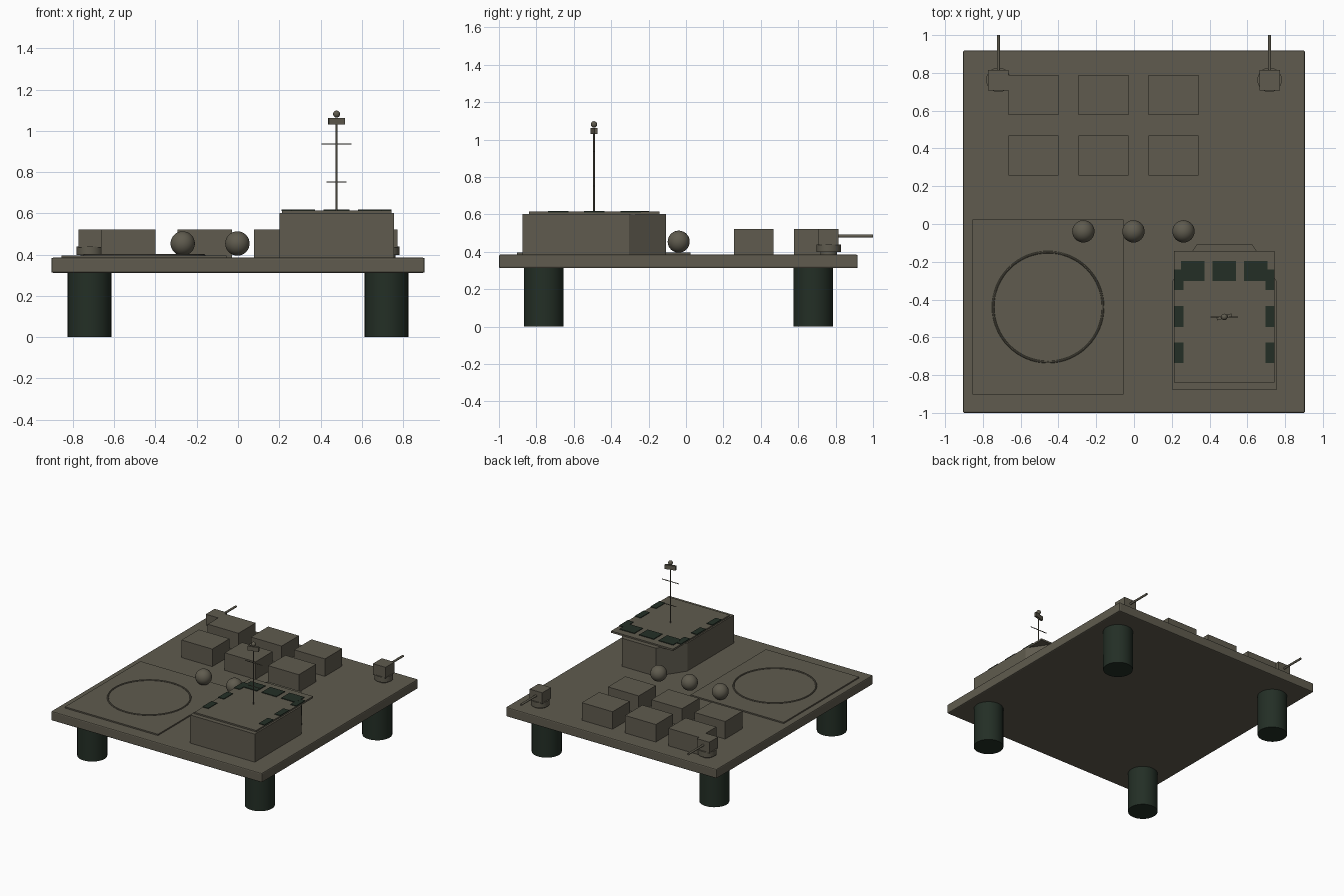
import bpy, bmesh, math
from mathutils import Matrix

if "Cube" in bpy.data.objects:
    bpy.data.objects.remove(bpy.data.objects["Cube"])


def material(name, rgb):
    m = bpy.data.materials.new(name)
    m.diffuse_color = (*rgb, 1)
    m.use_nodes = True
    m.node_tree.nodes["Principled BSDF"].inputs["Base Color"].default_value = m.diffuse_color
    return m


OLIVE = material("olive_grey", (0.115, 0.105, 0.077))
GREEN = material("dark_green", (0.017, 0.028, 0.019))


def finish(ob, name, mat, smooth=False):
    ob.name = name
    ob.data.materials.append(mat)
    if smooth:
        bpy.ops.object.select_all(action='DESELECT')
        ob.select_set(True)
        bpy.context.view_layer.objects.active = ob
        bpy.ops.object.shade_smooth_by_angle(angle=math.radians(35))
    return ob


def box(name, x, y, z, mat=OLIVE, turn=0, bevel=0):
    """Box from (min, max) pairs, optionally turned about z."""
    bm = bmesh.new()
    bmesh.ops.create_cube(bm, size=1)
    bmesh.ops.scale(bm, verts=bm.verts, vec=(x[1] - x[0], y[1] - y[0], z[1] - z[0]))
    if turn:
        bmesh.ops.rotate(bm, verts=bm.verts, matrix=Matrix.Rotation(turn, 3, 'Z'))
    me = bpy.data.meshes.new(name)
    bm.to_mesh(me)
    bm.free()
    ob = bpy.data.objects.new(name, me)
    bpy.context.collection.objects.link(ob)
    ob.location = (sum(x) / 2, sum(y) / 2, sum(z) / 2)
    if bevel:
        mod = ob.modifiers.new("edge", 'BEVEL')
        mod.width, mod.segments = bevel, 2
    return finish(ob, name, mat)


def rod(name, centre, radius, length, mat=OLIVE, rot=(0, 0, 0), sides=32):
    bpy.ops.mesh.primitive_cylinder_add(vertices=sides, radius=radius, depth=length,
                                        location=centre, rotation=rot)
    return finish(bpy.context.object, name, mat, True)


def ball(name, centre, radius):
    bpy.ops.mesh.primitive_uv_sphere_add(segments=32, ring_count=16, radius=radius, location=centre)
    return finish(bpy.context.object, name, OLIVE, True)


# Main deck and its four legs
DECK = 0.385
box("deck", (-0.905, 0.905), (-1.0, 0.918), (0.312, DECK), bevel=0.008)
for sx in (-1, 1):
    for y in (-0.76, 0.68):
        rod("leg", (sx * 0.72, y, 0.158), 0.106, 0.316, GREEN)

# Landing pad with ring marking
box("landing_pad", (-0.855, -0.055), (-0.903, 0.023), (DECK - 0.01, 0.395))
bpy.ops.mesh.primitive_torus_add(location=(-0.455, -0.44, 0.397), major_radius=0.291,
                                 minor_radius=0.006, major_segments=64, minor_segments=8)
finish(bpy.context.object, "landing_ring", OLIVE, True)

# Two rows of cargo crates
for x in (-0.533, -0.162, 0.21):
    for y in (0.363, 0.684):
        box("crate", (x - 0.132, x + 0.132), (y - 0.106, y + 0.106), (DECK - 0.005, 0.521))

# Row of storage spheres
for x in (-0.268, -0.003, 0.262):
    ball("storage_sphere", (x, -0.039, 0.454), 0.059)

# Corner turrets
for x in (-0.718, 0.718):
    rod("turret_base", (x, 0.763, 0.419), 0.065, 0.042)
    box("turret_house", (x - 0.054, x + 0.054), (0.707, 0.816), (0.435, 0.521))
    rod("turret_barrel", (x, 0.895, 0.484), 0.008, 0.21, rot=(math.pi / 2, 0, 0), sides=16)
    rod("turret_post", (x, 0.763, 0.392), 0.045, 0.02)

# Control house: extruded outline with two cut corners
outline = [(0.202, -0.875), (0.757, -0.875), (0.757, -0.305),
           (0.625, -0.107), (0.334, -0.107), (0.202, -0.305)]
bm = bmesh.new()
face = bm.faces.new([bm.verts.new((x, y, DECK - 0.003)) for x, y in outline])
new = bmesh.ops.extrude_face_region(bm, geom=[face])["geom"]
bmesh.ops.translate(bm, verts=[v for v in new if isinstance(v, bmesh.types.BMVert)],
                    vec=(0, 0, 0.606 - DECK))
bmesh.ops.recalc_face_normals(bm, faces=bm.faces)
mesh = bpy.data.meshes.new("control_house")
bm.to_mesh(mesh)
bm.free()
house = bpy.data.objects.new("control_house", mesh)
bpy.context.collection.objects.link(house)
finish(house, "control_house", OLIVE)
box("roof_plate", (0.213, 0.744), (-0.84, -0.143), (0.6, 0.614))

# Window panels lying on the roof edges
for x in (0.311, 0.478, 0.645):
    box("rear_window", (x - 0.063, x + 0.063), (-0.302, -0.197), (0.611, 0.619), GREEN)
for y in (-0.295, -0.49, -0.682):
    for x in (0.236, 0.72):
        box("side_window", (x - 0.025, x + 0.025), (y - 0.055, y + 0.055), (0.611, 0.6185), GREEN)

# Mast with crossbars, scanner and top ball
MX, MY = 0.478, -0.492
rod("mast", (MX, MY, 0.835), 0.005, 0.45, sides=12)
for z, length in ((0.752, 0.096), (0.936, 0.146)):
    rod("mast_crossbar", (MX, MY, z), 0.003, length, rot=(0, math.pi / 2, 0), sides=8)
box("scanner", (MX - 0.041, MX + 0.041), (MY - 0.008, MY + 0.008), (1.03, 1.063), turn=math.radians(15))
ball("mast_ball", (MX, MY, 1.081), 0.017)
